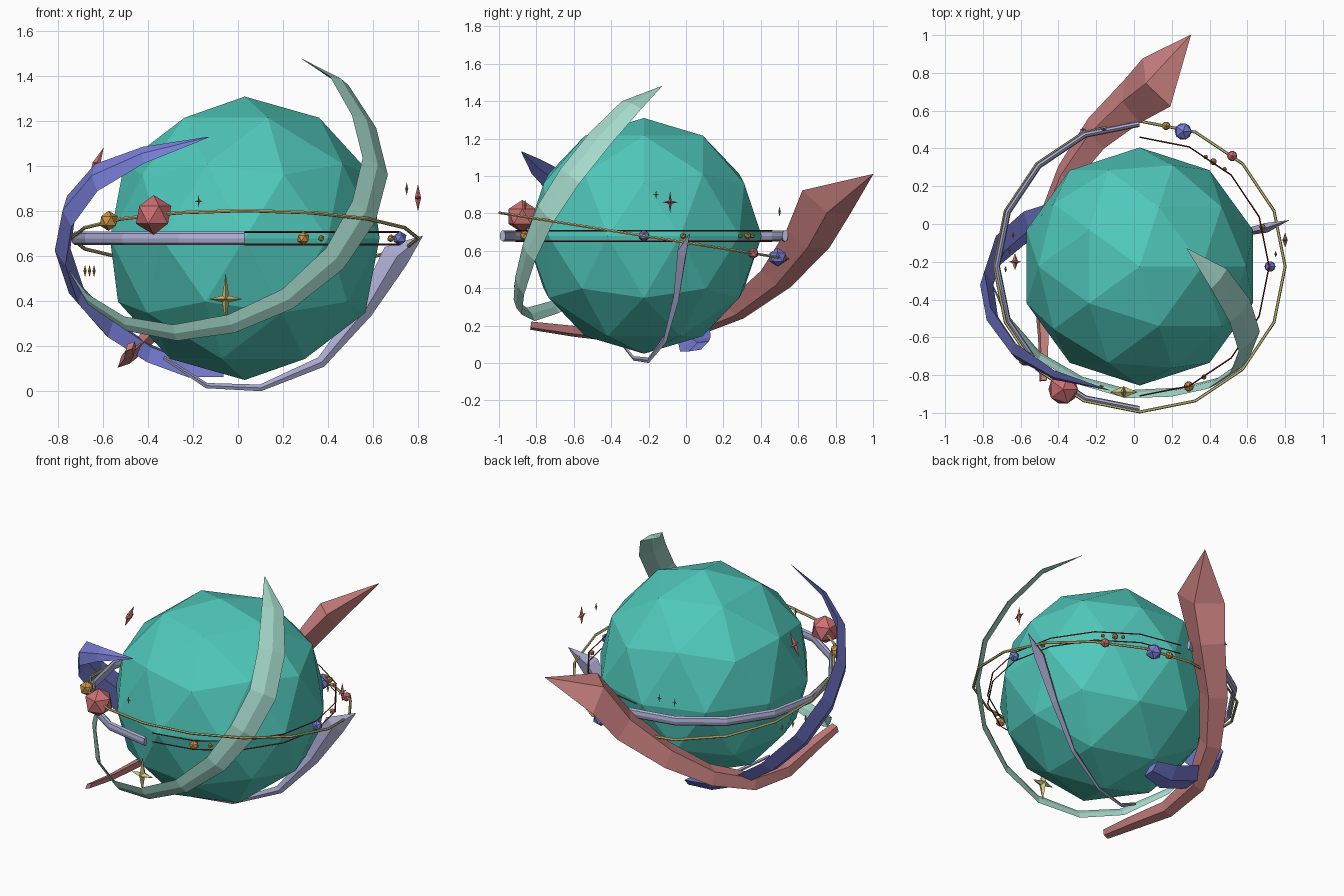
import bpy
import bmesh
from math import cos, sin, pi, radians
from mathutils import Vector, Matrix

if "Cube" in bpy.data.objects:
    bpy.data.objects.remove(bpy.data.objects["Cube"])

CENTER = Vector((0.03, -0.225, 0.68))


def material(name, *rgb):
    m = bpy.data.materials.new(name)
    m.use_nodes = True
    m.diffuse_color = (*rgb, 1)
    m.node_tree.nodes["Principled BSDF"].inputs["Base Color"].default_value = (*rgb, 1)
    return m


TEAL = material("teal", 0.08, 0.58, 0.50)
MINT = material("pale_mint", 0.38, 0.70, 0.60)
RED = material("soft_red", 0.62, 0.16, 0.17)
ROSE = material("dusty_rose", 0.60, 0.22, 0.22)
BLUE = material("periwinkle", 0.19, 0.21, 0.68)
LILAC = material("lilac_grey", 0.42, 0.42, 0.66)
YELLOW = material("pale_yellow", 0.64, 0.57, 0.22)
GOLD = material("gold", 0.58, 0.29, 0.06)
MAROON = material("maroon", 0.22, 0.03, 0.03)


def finish(name, bm, mat):
    bmesh.ops.recalc_face_normals(bm, faces=bm.faces)
    mesh = bpy.data.meshes.new(name)
    bm.to_mesh(mesh)
    bm.free()
    mesh.materials.append(mat)
    ob = bpy.data.objects.new(name, mesh)
    bpy.context.collection.objects.link(ob)
    return ob


def loft(name, sections, mat, closed=False):
    """Skin a list of equal-sized cross-sections."""
    bm = bmesh.new()
    rows = [[bm.verts.new(p) for p in s] for s in sections]
    n = len(rows[0])
    pairs = list(zip(rows, rows[1:]))
    if closed:
        pairs.append((rows[-1], rows[0]))
    else:
        bm.faces.new(rows[0])
        bm.faces.new(rows[-1])
    for a, b in pairs:
        for i in range(n):
            j = (i + 1) % n
            bm.faces.new((a[i], a[j], b[j], b[i]))
    return finish(name, bm, mat)


def ribbon(name, path, mat, thick, twist=0):
    """Tapered blade wrapped round the globe; path rows are x, y, z, half width."""
    pts = [Vector(p[:3]) for p in path]
    sections = []
    for i, p in enumerate(pts):
        t = (pts[min(i + 1, len(pts) - 1)] - pts[max(i - 1, 0)]).normalized()
        side = t.cross(p - CENTER).normalized()
        side = Matrix.Rotation(radians(twist), 3, t) @ side
        up = side.cross(t)
        w = path[i][3]
        h = w * thick
        sections.append([p + side * w, p + up * h, p - side * w, p - up * h])
    return loft(name, sections, mat)


def ring(name, radius, mat, start, end, segs, rw, rh, z=0, slope=0, sides=6):
    """Arc of elliptical tube around the globe."""
    closed = end - start == 360
    sections = []
    for k in range(segs if closed else segs + 1):
        a = radians(start + (end - start) * k / segs)
        sec = []
        for s in range(sides):
            b = 2 * pi * s / sides
            r = radius + rw * cos(b)
            y = r * sin(a)
            sec.append(CENTER + Vector((r * cos(a), y, z + rh * sin(b) + slope * y)))
        sections.append(sec)
    return loft(name, sections, mat, closed)


def ball(name, loc, r, mat, sub=1):
    bm = bmesh.new()
    bmesh.ops.create_icosphere(bm, subdivisions=sub, radius=r,
                               matrix=Matrix.Translation(loc))
    return finish(name, bm, mat)


def star(name, loc, height, width, depth, facing, mat):
    """Four-pointed sparkle, pinched between its points."""
    bm = bmesh.new()
    n = Vector(facing).normalized()
    side = Vector((0, 0, 1)).cross(n).normalized()
    up = n.cross(side)
    c = Vector(loc)
    rim = []
    for k in range(8):
        a = k * pi / 4
        f = 0.28 if k % 2 else 1
        w = width * (1 if f == 1 else f)
        h = height if f == 1 else width * f
        rim.append(bm.verts.new(c + side * cos(a) * w + up * sin(a) * h))
    for sign in (1, -1):
        peak = bm.verts.new(c + n * depth * sign)
        for k in range(8):
            bm.faces.new((peak, rim[k], rim[(k + 1) % 8]))
    return finish(name, bm, mat)


# Globe
ball("globe", CENTER, 0.63, TEAL, 2)

# Orbit rings
ring("half_band", 0.755, LILAC, 90, 270, 8, 0.016, 0.03, sides=8)
for label, z in (("upper", 0.028), ("lower", -0.028)):
    ring(label + "_thin_wire", 0.685, MAROON, -90, 90, 8, 0.004, 0.004, z=z, sides=4)
ring("tilted_wire", 0.77, YELLOW, 0, 360, 16, 0.008, 0.008, slope=-0.16)

# Beads on the thin wires
for x, y, r, mat in ((0.72, -0.225, 0.032, BLUE), (0.29, -0.86, 0.03, GOLD),
                     (0.37, -0.81, 0.015, GOLD), (0.68, -0.015, 0.018, GOLD),
                     (0.38, 0.355, 0.013, GOLD), (0.42, 0.33, 0.02, GOLD),
                     (0.48, 0.29, 0.013, GOLD)):
    ball("small_bead", (x, y, 0.68), r, mat)

# Beads on the tilted wire
for x, y, r, mat in ((-0.375, -0.875, 0.088, RED), (-0.575, -0.71, 0.045, GOLD),
                     (0.17, 0.52, 0.025, GOLD), (0.26, 0.49, 0.05, BLUE),
                     (0.52, 0.36, 0.03, RED)):
    ball("orbit_bead", (x, y, CENTER.z - 0.16 * (y - CENTER.y)), r, mat)

# Sweeping blades
ribbon("mint_blade", [
    (0.28, -0.13, 1.48, 0.002), (0.45, -0.29, 1.38, 0.07), (0.56, -0.46, 1.2, 0.085),
    (0.61, -0.62, 1.0, 0.085), (0.56, -0.75, 0.8, 0.08), (0.43, -0.84, 0.59, 0.068),
    (0.22, -0.89, 0.41, 0.055), (-0.03, -0.9, 0.3, 0.048), (-0.28, -0.83, 0.26, 0.042),
    (-0.5, -0.7, 0.3, 0.038), (-0.67, -0.5, 0.41, 0.03), (-0.76, -0.3, 0.55, 0.004)],
    MINT, 0.18)
ribbon("blue_blade", [
    (-0.07, 0.07, 0.09, 0.06), (-0.22, 0.05, 0.1, 0.09), (-0.4, 0.04, 0.17, 0.095),
    (-0.58, -0.02, 0.29, 0.1), (-0.72, -0.14, 0.45, 0.1), (-0.78, -0.32, 0.63, 0.1),
    (-0.75, -0.5, 0.8, 0.09), (-0.63, -0.67, 0.95, 0.075), (-0.42, -0.8, 1.05, 0.045),
    (-0.13, -0.88, 1.13, 0.002)], BLUE, 0.35)
ribbon("rose_blade", [
    (-0.48, -0.83, 0.2, 0.03), (-0.48, -0.6, 0.17, 0.04), (-0.5, -0.3, 0.14, 0.05),
    (-0.47, 0.0, 0.17, 0.06), (-0.36, 0.26, 0.28, 0.075), (-0.2, 0.48, 0.45, 0.1),
    (-0.01, 0.65, 0.66, 0.13), (0.12, 0.75, 0.86, 0.16), (0.3, 1.0, 1.01, 0.002)],
    ROSE, 0.5, 90)
ribbon("lilac_blade", [
    (-0.33, -0.38, 0.15, 0.008), (-0.14, -0.28, 0.025, 0.012), (0.1, -0.2, 0.015, 0.015),
    (0.37, -0.11, 0.13, 0.025), (0.56, -0.05, 0.36, 0.042), (0.7, -0.02, 0.6, 0.065),
    (0.82, 0.02, 0.69, 0.002)], LILAC, 0.4, 90)

# Sparkles
star("large_sparkle", (-0.055, -0.89, 0.41), 0.115, 0.075, 0.03, (0, -1, 0), YELLOW)
star("side_sparkle", (0.8, -0.085, 0.86), 0.06, 0.04, 0.014, (1, 0, 0), RED)
star("tilted_sparkle", (-0.63, -0.2, 1.01), 0.08, 0.045, 0.018, (-0.9, 0, 0.4), RED)
star("front_sparkle", (-0.175, -0.86, 0.845), 0.03, 0.018, 0.008, (0, -1, 0), GOLD)
star("side_small_sparkle", (0.75, -0.16, 0.9), 0.028, 0.017, 0.007, (1, 0, 0), GOLD)
for x in (-0.16, -0.27):
    star("back_sparkle", (x, 0.5, 0.81), 0.028, 0.018, 0.007, (0, 1, 0), BLUE)
for x, y in ((-0.64, -0.06), (-0.66, -0.14), (-0.68, -0.24)):
    star("left_sparkle", (x, y, 0.535), 0.028, 0.018, 0.007, (-1, 0, 0), GOLD)
